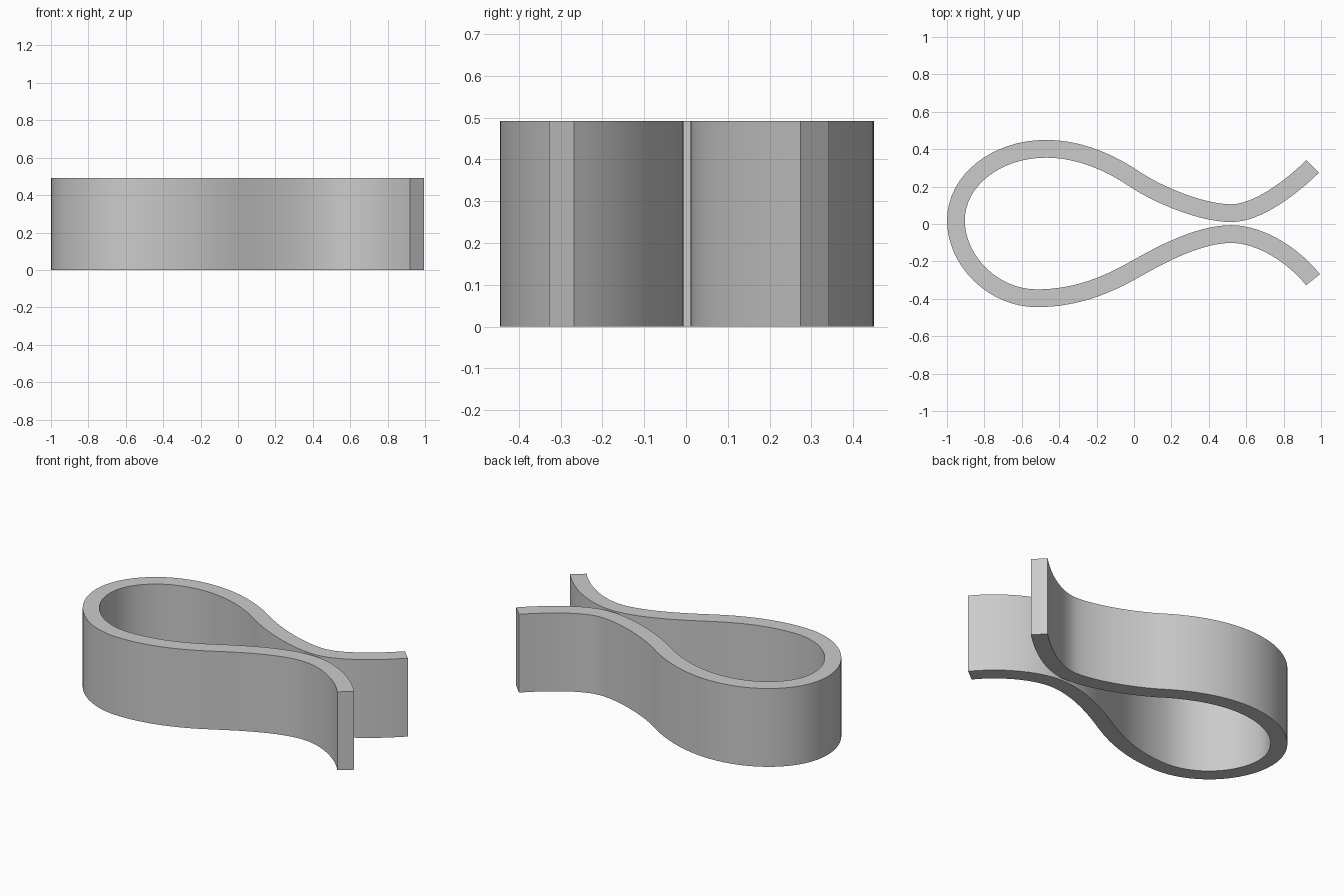
import bpy
import bmesh
from math import radians
from mathutils import Vector
from mathutils.geometry import interpolate_bezier

cube = bpy.data.objects.get("Cube")
if cube:
    bpy.data.objects.remove(cube, do_unlink=True)

HEIGHT = 0.492
HALF_THICK = 0.0475
STEPS = 16

# Centre line of the strip: point, direction, handle length before and after
path = [
    ((0.955, 0.308), (-0.71, -0.70), 0.0, 0.16),
    ((0.52, 0.058), (-1, 0), 0.14, 0.16),
    ((0.0, 0.242), (-0.83, 0.56), 0.15, 0.15),
    ((-0.47, 0.402), (-1, 0), 0.18, 0.27),
    ((-0.952, 0.02), (0, -1), 0.21, 0.22),
    ((-0.52, -0.397), (1, 0), 0.23, 0.22),
    ((0.0, -0.245), (0.87, 0.49), 0.15, 0.15),
    ((0.52, -0.054), (1, 0), 0.18, 0.16),
    ((0.957, -0.298), (0.62, -0.78), 0.16, 0.0),
]


def centre_line():
    points = []
    for (a, da, _, out), (b, db, back, _) in zip(path, path[1:]):
        a, b = Vector(a), Vector(b)
        da, db = Vector(da).normalized(), Vector(db).normalized()
        span = interpolate_bezier(a, a + da * out, b - db * back, b, STEPS + 1)
        points += [Vector(p[:2]) for p in span[:-1]]
    return points + [Vector(path[-1][0])]


# Rectangular cross-section swept along the centre line
points = centre_line()
bm = bmesh.new()
rings = []
for i, p in enumerate(points):
    if i == 0:
        along = Vector(path[0][1])
    elif i == len(points) - 1:
        along = Vector(path[-1][1])
    else:
        along = points[i + 1] - points[i - 1]
    along.normalize()
    side = Vector((-along.y, along.x)) * HALF_THICK
    rings.append([bm.verts.new((*(p + side * s), z))
                  for s, z in ((-1, 0), (1, 0), (1, HEIGHT), (-1, HEIGHT))])
for a, b in zip(rings, rings[1:]):
    for k in range(4):
        n = (k + 1) % 4
        bm.faces.new((a[k], a[n], b[n], b[k]))
bm.faces.new(rings[0])
bm.faces.new(rings[-1])
bmesh.ops.recalc_face_normals(bm, faces=bm.faces)

mesh = bpy.data.meshes.new("clip_strip")
bm.to_mesh(mesh)
bm.free()
clip = bpy.data.objects.new("clip_strip", mesh)
bpy.context.collection.objects.link(clip)

# Plain grey material
grey = bpy.data.materials.new("plain_grey")
grey.use_nodes = True
colour = (0.6, 0.6, 0.6, 1)
grey.diffuse_color = colour
grey.node_tree.nodes["Principled BSDF"].inputs["Base Color"].default_value = colour
mesh.materials.append(grey)

# Smooth curved walls with crisp rims
bpy.ops.object.select_all(action="DESELECT")
clip.select_set(True)
bpy.context.view_layer.objects.active = clip
bpy.ops.object.shade_smooth_by_angle(angle=radians(30))
